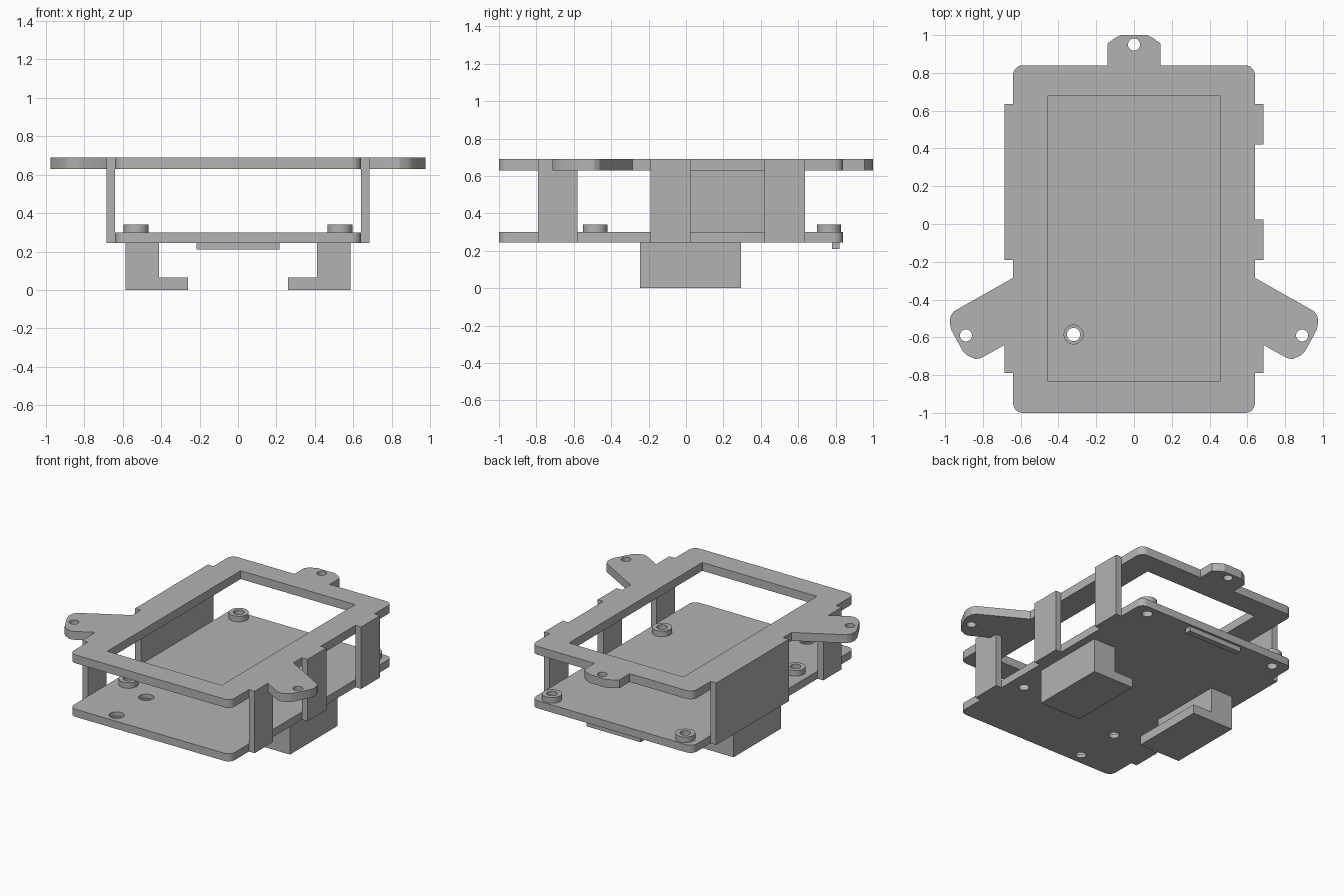
import bpy, bmesh, math

cube = bpy.data.objects.get("Cube")
if cube:
    bpy.data.objects.remove(cube, do_unlink=True)

grey = bpy.data.materials.new("plain grey")
grey.use_nodes = True
colour = (0.45, 0.45, 0.45, 1)
grey.diffuse_color = colour
grey.node_tree.nodes["Principled BSDF"].inputs["Base Color"].default_value = colour


def prism(name, outline, low, high, axis="z"):
    """Extrude a flat outline along z, or along y for an (x, z) outline."""
    bm = bmesh.new()
    place = (lambda a, b: (a, b, low)) if axis == "z" else (lambda a, b: (a, low, b))
    face = bm.faces.new([bm.verts.new(place(a, b)) for a, b in outline])
    new = bmesh.ops.extrude_face_region(bm, geom=[face])["geom"]
    verts = [v for v in new if isinstance(v, bmesh.types.BMVert)]
    step = high - low
    bmesh.ops.translate(bm, verts=verts, vec=(0, 0, step) if axis == "z" else (0, step, 0))
    bmesh.ops.recalc_face_normals(bm, faces=bm.faces)
    mesh = bpy.data.meshes.new(name)
    bm.to_mesh(mesh)
    bm.free()
    mesh.materials.append(grey)
    obj = bpy.data.objects.new(name, mesh)
    bpy.context.collection.objects.link(obj)
    return obj


def arc(cx, cy, r, start, end, n=6):
    return [(cx + r * math.cos(math.radians(start + (end - start) * i / n)),
             cy + r * math.sin(math.radians(start + (end - start) * i / n)))
            for i in range(n + 1)]


def circle(cx, cy, r):
    return arc(cx, cy, r, 0, 360, 32)[:-1]


def rect(x0, x1, y0, y1):
    return [(x0, y0), (x1, y0), (x1, y1), (x0, y1)]


def mirrored(half):
    return half + [(-x, y) for x, y in reversed(half)]


def cut(obj, cutters):
    """Subtract prisms given as (outline, low, high)."""
    for outline, low, high in cutters:
        tool = prism("cutter", outline, low, high)
        tool.hide_render = True
        mod = obj.modifiers.new("cut", "BOOLEAN")
        mod.operation = "DIFFERENCE"
        mod.object = tool
        bpy.context.view_layer.objects.active = obj
        bpy.ops.object.modifier_apply(modifier=mod.name)
        bpy.data.objects.remove(tool, do_unlink=True)


BASE_LOW, BASE_TOP = 0.245, 0.3
FRAME_LOW, FRAME_TOP = 0.63, 0.69
SIDE = 0.64
front_corner = arc(0.59, -0.95, 0.05, -90, 0)
back_corner = arc(0.59, 0.79, 0.05, 0, 90)

# Upper frame with two side ears and a back tab
ear = [(SIDE, -0.615), (0.81, -0.71), (0.84, -0.715), (0.885, -0.695), (0.905, -0.675),
       (0.965, -0.565), (0.975, -0.53), (0.972, -0.49), (0.955, -0.463), (SIDE, -0.285)]
tab = [(0.14, 0.84), (0.14, 0.955), (0.105, 0.982), (0.07, 1.0)]
frame = prism("upper_frame", mirrored(front_corner + ear + back_corner + tab),
              FRAME_LOW, FRAME_TOP)
openings = [rect(-0.455, 0.455, -0.835, 0.68)]
openings += [circle(x, y, 0.032) for x, y in ((0, 0.95), (0.89, -0.59), (-0.89, -0.59))]
cut(frame, [(o, 0.5, 0.8) for o in openings])

# Base plate with boss holes and two stepped front holes
bosses = [(x, y) for x in (-0.53, 0.53) for y in (-0.485, 0.765)]
base = prism("base_plate", mirrored(front_corner + back_corner), BASE_LOW, BASE_TOP)
holes = [(circle(x, y, 0.035), 0.1, 0.5) for x, y in bosses]
for y in (-0.585, -0.92):
    holes += [(circle(-0.32, y, 0.035), 0.1, 0.5), (circle(-0.32, y, 0.05), 0.27, 0.5)]
cut(base, holes)

# Screw bosses
rounded = [frame, base]
for i, (x, y) in enumerate(bosses):
    boss = prism(f"screw_boss_{i + 1}", circle(x, y, 0.065), BASE_TOP, 0.34)
    cut(boss, [(circle(x, y, 0.035), 0.1, 0.5)])
    rounded.append(boss)

# Side walls joining base and frame
walls = {"left_front_wall": (1, -0.79, -0.58), "left_middle_wall": (1, -0.19, 0.025),
         "left_back_wall": (1, 0.42, 0.635), "right_front_wall": (-1, -0.79, -0.58),
         "right_long_wall": (-1, -0.19, 0.635)}
for name, (side, y0, y1) in walls.items():
    prism(name, rect(side * SIDE, side * 0.685, y0, y1), BASE_LOW, FRAME_TOP)

# Hooked feet below the base
for name, s in (("left_hook", 1), ("right_hook", -1)):
    profile = [(0.26, 0), (0.585, 0), (0.585, BASE_LOW), (0.41, BASE_LOW),
               (0.41, 0.065), (0.26, 0.065)]
    prism(name, [(s * x, z) for x, z in profile], -0.245, 0.295, "y")

# Thin lip under the back edge
prism("back_lip", rect(-0.215, 0.215, 0.78, 0.822), 0.21, BASE_LOW)

# Smooth the round edges only
bpy.ops.object.select_all(action="DESELECT")
for obj in rounded:
    obj.select_set(True)
bpy.context.view_layer.objects.active = base
bpy.ops.object.shade_smooth_by_angle(angle=math.radians(25))
